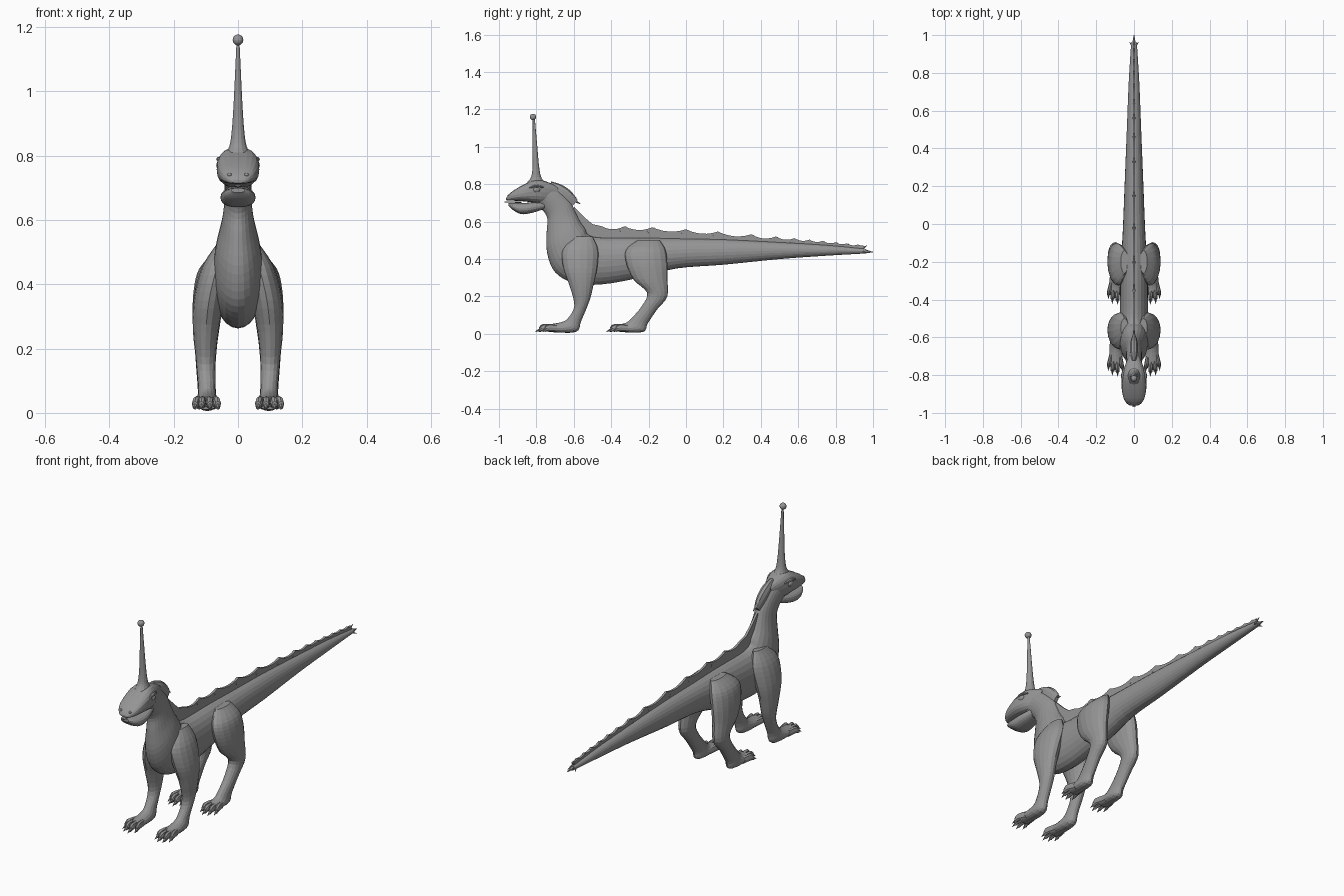
import bpy, bmesh, math
from mathutils import Vector

cube = bpy.data.objects.get("Cube")
if cube:
    bpy.data.objects.remove(cube)

grey = bpy.data.materials.new("stone grey")
grey.use_nodes = True
colour = (0.3, 0.3, 0.3, 1)
grey.diffuse_color = colour
grey.node_tree.nodes["Principled BSDF"].inputs["Base Color"].default_value = colour


def finish(name, bm):
    bmesh.ops.recalc_face_normals(bm, faces=bm.faces)
    mesh = bpy.data.meshes.new(name)
    bm.to_mesh(mesh)
    bm.free()
    mesh.materials.append(grey)
    obj = bpy.data.objects.new(name, mesh)
    bpy.context.collection.objects.link(obj)
    return obj


def spline(rows, steps):
    """Catmull-Rom interpolation through the control rows."""
    rows = [Vector(r) for r in rows]
    out = []
    for i in range(len(rows) - 1):
        b, c = rows[i], rows[i + 1]
        a = rows[i - 1] if i else b
        d = rows[min(i + 2, len(rows) - 1)]
        for s in range(steps):
            t = s / steps
            out.append(b + (c - a) * (t / 2) + (2 * a - 5 * b + 4 * c - d) * (t * t / 2)
                       + (3 * b - a - 3 * c + d) * (t ** 3 / 2))
    return out + [rows[-1]]


def loft(name, rows, sides=20, steps=4, boxy=1.0, side=1):
    """Skin through rings given as edge y, z, opposite edge y, z, half width, centre x."""
    bm = bmesh.new()
    rings = []
    for y1, z1, y2, z2, w, x in spline([tuple(r) + (0,) * (6 - len(r)) for r in rows], steps):
        ring = []
        for k in range(sides):
            a = math.tau * k / sides
            c, s = [math.copysign(abs(v) ** boxy, v) for v in (math.cos(a), math.sin(a))]
            ring.append(bm.verts.new((side * (x + w * s),
                                      (y1 + y2) / 2 + c * (y1 - y2) / 2,
                                      (z1 + z2) / 2 + c * (z1 - z2) / 2)))
        rings.append(ring)
    for r, q in zip(rings, rings[1:]):
        for k in range(sides):
            n = (k + 1) % sides
            bm.faces.new((r[k], r[n], q[n], q[k]))
    bm.faces.new(rings[0])
    bm.faces.new(rings[-1])
    return finish(name, bm)


def spike(name, start, end, radius, sides=6):
    start, end = Vector(start), Vector(end)
    bm = bmesh.new()
    bmesh.ops.create_cone(bm, segments=sides, radius1=radius, radius2=radius * 0.12,
                          depth=(end - start).length, cap_ends=True)
    obj = finish(name, bm)
    obj.location = (start + end) / 2
    obj.rotation_euler = (end - start).to_track_quat('Z', 'Y').to_euler()
    return obj


def ball(name, centre, size):
    bm = bmesh.new()
    bmesh.ops.create_uvsphere(bm, u_segments=14, v_segments=10, radius=1)
    obj = finish(name, bm)
    obj.location, obj.scale = centre, size
    return obj


def sheet(name, upper, lower, thickness):
    """Thin upright fin between two lines of y, z points."""
    bm = bmesh.new()
    rows = [[bm.verts.new((0, y, z)) for y, z in line] for line in (upper, lower)]
    for i in range(len(upper) - 1):
        bm.faces.new((rows[0][i], rows[0][i + 1], rows[1][i + 1], rows[1][i]))
    obj = finish(name, bm)
    mod = obj.modifiers.new("thickness", 'SOLIDIFY')
    mod.thickness, mod.offset = thickness, 0
    return obj


# Tail, torso and neck in one skin
loft("body", [
    (.96, .455, .96, .43, .015), (.75, .475, .75, .418, .028), (.5, .49, .5, .40, .038),
    (.2, .505, .2, .37, .05), (-.05, .51, -.05, .35, .06), (-.25, .515, -.25, .30, .072),
    (-.45, .515, -.45, .265, .075), (-.52, .53, -.60, .272, .077),
    (-.54, .565, -.70, .33, .077), (-.565, .60, -.742, .43, .068),
    (-.59, .65, -.745, .54, .05), (-.62, .71, -.742, .62, .042),
    (-.68, .77, -.775, .67, .042), (-.73, .80, -.81, .69, .045)], sides=24)

# Head
loft("upper_head", [
    (-.68, .785, -.71, .71, .025), (-.74, .812, -.76, .70, .048), (-.80, .825, -.80, .70, .062),
    (-.86, .802, -.86, .708, .066), (-.92, .768, -.92, .712, .056),
    (-.95, .743, -.95, .712, .038), (-.962, .725, -.962, .715, .018)], boxy=.75)
loft("lower_jaw", [
    (-.75, .71, -.75, .67, .03), (-.82, .703, -.82, .648, .05), (-.88, .70, -.88, .64, .054),
    (-.93, .70, -.925, .662, .042), (-.948, .70, -.948, .685, .02)], boxy=.85)
loft("tongue", [(-.88, .708, -.88, .70, .012), (-.97, .709, -.97, .703, .008)], sides=8, steps=1)

# Horn with a ball on its tip
loft("horn", [
    (-.755, .81, -.85, .81, .036), (-.775, .84, -.828, .84, .025), (-.786, .90, -.82, .90, .018),
    (-.795, 1.0, -.82, 1.0, .012), (-.808, 1.15, -.82, 1.15, .005)], sides=14)
ball("horn_ball", (0, -.818, 1.16), (.017, .017, .017))

# Back crest, scalloped between its peaks
peaks = [-.45, -.33, -.18, 0, .17, .35, .48, .58, .66, .73, .80, .86, .92, .955]
upper, lower = [(-.60, .68), (-.545, .625), (-.50, .587)], [(-.60, .64), (-.55, .56), (-.50, .50)]
for a, b in zip(peaks, peaks[1:]):
    for s in range(6):
        t = s / 6
        y = a + (b - a) * t
        base = .515 - .05 * max(0, (y + .2) / 1.15) ** 1.5
        tall = .06 * (1 - max(0, y + .3) / 1.5)
        dip = 4 * t * (1 - t) * min(.018, (b - a) * .13)
        upper.append((y, base + tall - dip))
        lower.append((y, base - .03))
sheet("back_crest", upper, lower, .012)
for y in peaks[1:]:
    z = .572 - .105 * max(0, (y + .33) / 1.3) ** 1.2
    spike("crest_thorn", (0, y - .025, z - .02), (0, y + .012, z + .004), .009)

# Ragged frill behind the head
loft("neck_frill", [
    (-.72, .815, -.73, .78, .012), (-.66, .795, -.69, .74, .022),
    (-.61, .758, -.65, .70, .02), (-.58, .715, -.62, .67, .01)], sides=10, steps=3)
for y, z in ((-.65, .785), (-.61, .75), (-.59, .72)):
    spike("frill_thorn", (0, y - .02, z), (0, y + .025, z - .025), .012)

# Tail tip barbs
spike("tail_barb", (0, .94, .443), (0, 1.0, .437), .014)
for s in (-1, 1):
    spike("tail_side_barb", (0, .93, .45), (s * .024, .965, .43), .009)

front = [
    (-.60, .52, -.50, .52, .02, .05), (-.66, .45, -.47, .45, .047, .067),
    (-.655, .35, -.475, .35, .048, .09), (-.62, .25, -.495, .26, .04, .1),
    (-.597, .15, -.515, .18, .031, .1), (-.63, .085, -.56, .07, .027, .097),
    (-.665, .063, -.59, .01, .032, .096), (-.74, .05, -.735, .01, .036, .096)]
rear = [
    (-.26, .50, -.14, .50, .02, .05), (-.32, .45, -.11, .45, .045, .075),
    (-.32, .38, -.10, .38, .048, .09), (-.28, .29, -.10, .30, .044, .097),
    (-.208, .22, -.10, .20, .035, .1), (-.235, .15, -.155, .13, .03, .1),
    (-.29, .085, -.205, .055, .028, .097), (-.32, .06, -.23, .01, .032, .096),
    (-.36, .05, -.355, .01, .036, .096)]

# Mirrored legs, toes, claws and eyes
for s, label in ((1, "left"), (-1, "right")):
    for part, rows, toe_y in (("front", front, -.71), ("rear", rear, -.33)):
        loft(f"{label}_{part}_leg", rows, sides=16, side=s)
        for dx, reach in ((-.03, .055), (-.008, .075), (.016, .07), (.034, .045)):
            x = .096 + dx
            tip = toe_y - reach
            loft(f"{label}_{part}_toe", [
                (toe_y + .02, .05, toe_y + .02, .01, .011, .096 + dx * .7),
                (tip + .02, .052, tip + .02, .014, .012, x),
                (tip, .036, tip, .01, .009, x + dx * .1)], sides=8, steps=3, side=s)
            spike(f"{label}_{part}_claw", (s * (x + dx * .1), tip + .005, .023),
                  (s * (x + dx * .2), tip - .022, .012), .008)
    ball(f"{label}_eye", (s * .057, -.80, .77), (.011, .02, .014))
    brow = loft(f"{label}_brow", [
        (-.84, .785, -.84, .777, .006, .058), (-.80, .797, -.80, .782, .01, .058),
        (-.76, .787, -.76, .779, .006, .05)], sides=8, side=s)
    ball(f"{label}_nostril", (s * .026, -.945, .74), (.008, .01, .006))
